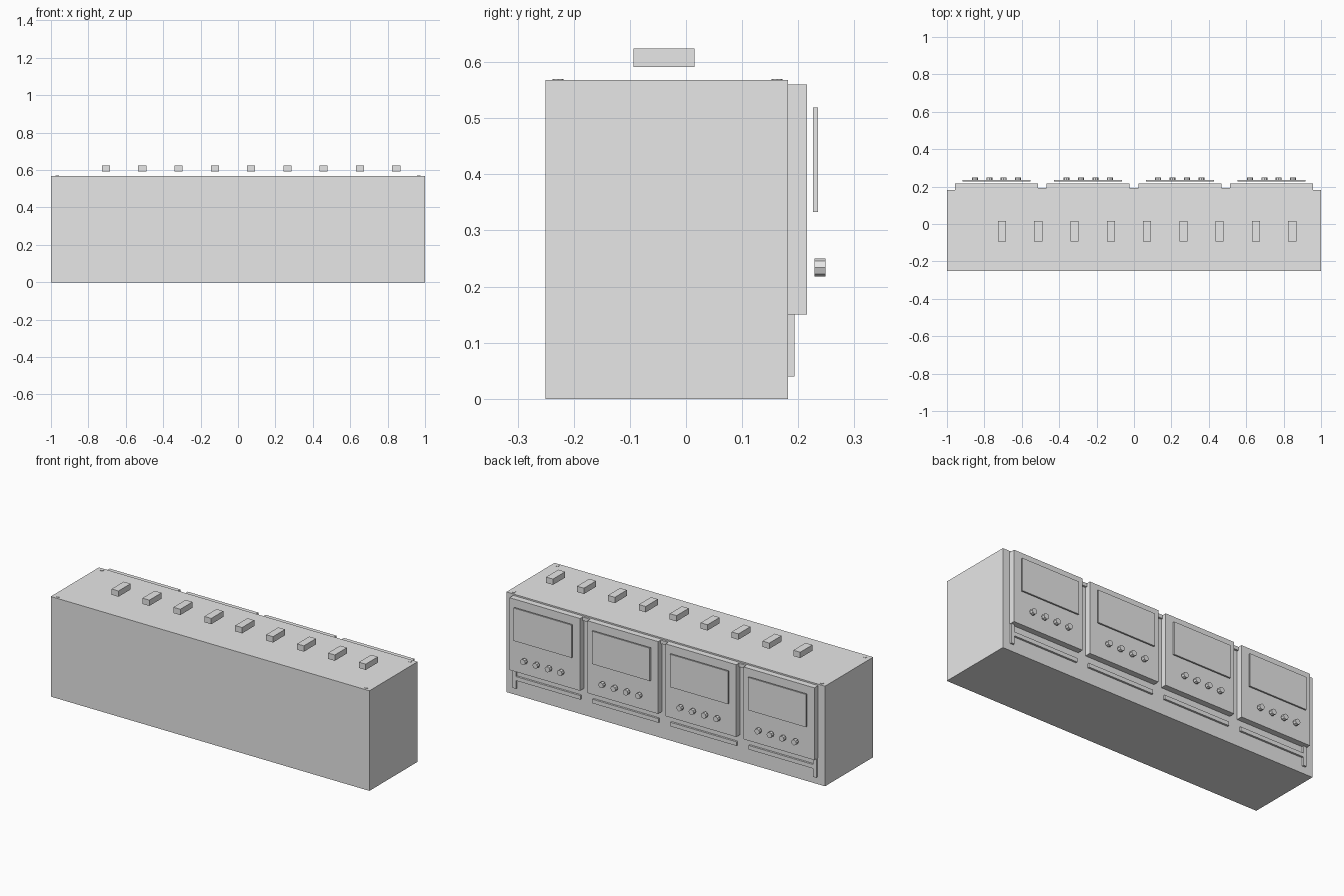
import bpy
import math

cube = bpy.data.objects.get("Cube")
if cube:
    bpy.data.objects.remove(cube, do_unlink=True)

grey = bpy.data.materials.new("light_grey")
grey.use_nodes = True
COLOUR = (0.8, 0.8, 0.8, 1)
grey.diffuse_color = COLOUR
grey.node_tree.nodes["Principled BSDF"].inputs["Base Color"].default_value = COLOUR


def box(name, x, y, z):
    """Box spanning the given (low, high) ranges."""
    spans = (x, y, z)
    bpy.ops.mesh.primitive_cube_add(size=1, location=[(a + b) / 2 for a, b in spans])
    ob = bpy.context.object
    ob.name = name
    ob.scale = [b - a for a, b in spans]
    bpy.ops.object.transform_apply(location=False, rotation=False)
    ob.data.materials.append(grey)
    return ob


def around(centre, width):
    return (centre - width / 2, centre + width / 2)


def disc(name, sides, radius, depth, location, tilt=0):
    bpy.ops.mesh.primitive_cylinder_add(vertices=sides, radius=radius, depth=depth,
                                        location=location, rotation=(tilt, 0, 0))
    ob = bpy.context.object
    ob.name = name
    ob.data.materials.append(grey)
    return ob


# Cabinet body
BACK = 0.182
TOP = 0.568
box("cabinet", (-1, 1), (-0.25, BACK), (0, TOP))

# Thin frame behind the panels
RAIL = (BACK, 0.193)
for side in (-1, 1):
    box("frame_post", around(side * 0.943, 0.02), RAIL, (0.04, 0.56))
box("frame_top_rail", (-0.953, 0.953), RAIL, (0.54, 0.56))

# Four control panels, each with a screen, knobs and a lower strip
for i in range(4):
    cx = (i - 1.5) * 0.49
    box("control_panel", around(cx, 0.443), (BACK, 0.216), (0.15, 0.56))
    box("screen", around(cx, 0.364), (0.226, 0.235), (0.333, 0.519))
    box("lower_strip", around(cx, 0.414), RAIL, (0.087, 0.11))
    for k in range(4):
        disc("knob", 8, 0.016, 0.02, (cx + (k - 1.5) * 0.077, 0.239, 0.234), math.pi / 2)

# Row of blocks hovering above the top
for i in range(9):
    box("top_block", around(-0.706 + i * 0.194, 0.043), (-0.094, 0.015), (0.591, 0.624))

# Small corner caps on the top
for x in (-0.967, 0.967):
    for y in (-0.228, 0.162):
        disc("corner_cap", 8, 0.01, 0.004, (x, y, TOP))
